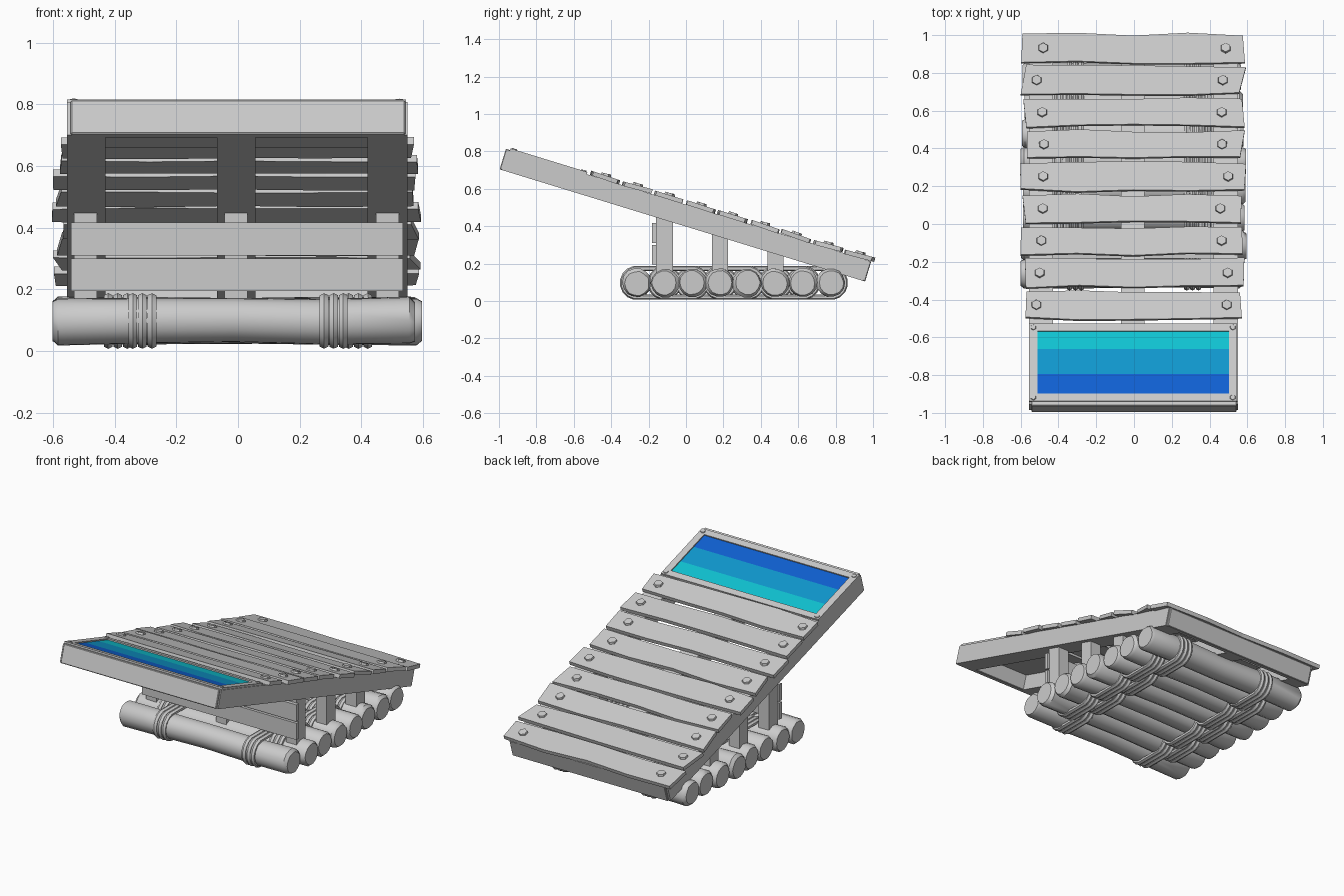
import bpy, bmesh, math, random
from mathutils import Matrix, Vector

random.seed(4)
if "Cube" in bpy.data.objects:
    bpy.data.objects.remove(bpy.data.objects["Cube"])


def material(name, rgb):
    m = bpy.data.materials.new(name)
    m.use_nodes = True
    m.diffuse_color = (*rgb, 1)
    m.node_tree.nodes["Principled BSDF"].inputs["Base Color"].default_value = (*rgb, 1)
    return m


GREY = material("pale grey", (0.6, 0.6, 0.6))
CYAN = material("cyan", (0.005, 0.56, 0.66))
AZURE = material("azure", (0.005, 0.32, 0.63))
BLUE = material("deep blue", (0.005, 0.12, 0.66))

# The deck is laid out flat, then tilted down towards the back
SLOPE = math.radians(17.06)
TILT = Matrix.Translation((0, 0, 0.515)) @ Matrix.Rotation(-SLOPE, 4, 'X')
FLAT = Matrix.Identity(4)


def finish(name, bm, mat, frame=FLAT, smooth=False):
    bmesh.ops.recalc_face_normals(bm, faces=bm.faces[:])
    me = bpy.data.meshes.new(name)
    bm.to_mesh(me)
    bm.free()
    ob = bpy.data.objects.new(name, me)
    bpy.context.collection.objects.link(ob)
    me.materials.append(mat)
    ob.matrix_world = frame
    if smooth:
        bpy.ops.object.select_all(action='DESELECT')
        ob.select_set(True)
        bpy.context.view_layer.objects.active = ob
        bpy.ops.object.shade_smooth_by_angle(angle=math.radians(40))
    return ob


def box(name, x, y, z, mat=GREY, frame=FLAT, bevel=0.0):
    bm = bmesh.new()
    bmesh.ops.create_cube(bm, size=1)
    for v in bm.verts:
        v.co = [r[0] if c < 0 else r[1] for r, c in zip((x, y, z), v.co)]
    if bevel:
        bmesh.ops.bevel(bm, geom=bm.edges[:], offset=bevel, segments=1, affect='EDGES')
    return finish(name, bm, mat, frame)


def bolt(name, x, s, n, radius, height):
    # hexagonal head with a chamfered top
    bm = bmesh.new()
    bmesh.ops.create_cone(bm, cap_ends=True, segments=6, radius1=radius,
                          radius2=radius * 0.85, depth=height)
    tilt = Matrix.Rotation(random.uniform(-0.1, 0.1), 4, 'X')
    finish(name, bm, GREY, TILT @ Matrix.Translation((x, s, n)) @ tilt)


def plank(name, s, width):
    # warped board: uneven ends, wavy long edges, slight roll
    bm = bmesh.new()
    bmesh.ops.create_cube(bm, size=1)
    long_edges = [e for e in bm.edges
                  if abs(e.verts[0].co.x - e.verts[1].co.x) > 0.5]
    bmesh.ops.subdivide_edges(bm, edges=long_edges, cuts=3, use_grid_fill=True)
    ends = {(i, j): random.uniform(0.56, 0.6) for i in (-1, 1) for j in (-1, 1)}
    wave = {(k, j): random.uniform(-0.01, 0.008) for k in range(-2, 3) for j in (-1, 1)}
    roll = random.uniform(-0.05, 0.05)
    for v in bm.verts:
        k, j = round(v.co.x * 4), (1 if v.co.y > 0 else -1)
        end = ends[(1 if k > 0 else -1, j)]
        y = j * (width / 2 + wave[(k, j)])
        v.co = (k / 2 * end - 0.005, s + y, 0.011 + v.co.z * 0.024 + y * roll)
    finish(name, bm, GREY, TILT)


# Deck frame: three long rails and two end boards
S0, S1, DEEP = -1.008, 1.036, -0.112
for name, x in (("right_rail", (-0.555, -0.43)), ("centre_rail", (-0.068, 0.056)),
                ("left_rail", (0.42, 0.55))):
    box(name, x, (S0 + 0.012, S1 - 0.012), (DEEP, 0), frame=TILT)
box("front_end_board", (-0.543, 0.543), (S0, S0 + 0.045), (DEEP, 0.003), frame=TILT, bevel=0.004)
box("back_end_board", (-0.543, 0.543), (S1 - 0.045, S1), (DEEP, 0), frame=TILT, bevel=0.004)

# Deck planks with a bolt near each end
for i in range(9):
    s = (-0.435 + i * 0.17) / math.cos(SLOPE)
    plank(f"deck_plank_{i + 1}", s, 0.153)
    for side in (-1, 1):
        bolt("plank_bolt", side * random.uniform(0.465, 0.51) - 0.01, s, 0.026, 0.03, 0.016)

# Colour panel: backing tray, raised rim, three stripes, corner screws
P0, P1, RIM = -0.985, -0.555, 0.042
box("panel_tray", (-0.55, 0.54), (P0, P1), (-0.02, 0.001), frame=TILT)
for name, x, y in (("rim_front", (-0.555, 0.545), (P0, P0 + RIM)),
                   ("rim_back", (-0.555, 0.545), (P1 - RIM, P1)),
                   ("rim_right", (-0.555, -0.512), (P0 + RIM, P1 - RIM)),
                   ("rim_left", (0.502, 0.545), (P0 + RIM, P1 - RIM))):
    box(name, x, y, (0, 0.012), frame=TILT)
stops = (P0 + RIM, -0.833, -0.694, P1 - RIM)
for k, (name, mat) in enumerate((("stripe_blue", BLUE), ("stripe_azure", AZURE),
                                 ("stripe_cyan", CYAN))):
    box(name, (-0.512, 0.502), stops[k:k + 2], (0.001, 0.005), mat, TILT)
for x in (-0.533, 0.523):
    for s in (P0 + RIM / 2, P1 - RIM / 2):
        bolt("rim_screw", x, s, 0.014, 0.016, 0.006)

# Posts reach from the raft to the rails
for y0, y1 in ((-0.16, -0.07), (0.14, 0.225), (0.435, 0.52)):
    for x in (-0.495, -0.006, 0.485):
        bm = bmesh.new()
        bmesh.ops.create_cube(bm, size=1)
        for v in bm.verts:
            y = y0 if v.co.y < 0 else y1
            top = 0.515 - y * math.tan(SLOPE) - 0.108
            v.co = (x + v.co.x * 0.074, y, 0.1 if v.co.z < 0 else top)
        finish("post", bm, GREY)
for name, z in (("upper_cross_board", (0.31, 0.416)), ("lower_cross_board", (0.195, 0.3))):
    box(name, (-0.542, 0.535), (-0.182, -0.158), z)

# Raft logs: slightly bent, with chamfered and domed ends
LOG_Y = [-0.262 + i * 0.148 for i in range(8)]
LOG_Z, LOG_R = 0.097, 0.077


def log(name, y):
    bm = bmesh.new()
    x0, x1 = -random.uniform(0.58, 0.603), random.uniform(0.565, 0.603)
    rings, sides = [], 14
    stations = [(0, 0.84), (0.015, 1), (0.25, 0.97), (0.5, 0.94), (0.75, 0.97), (0.985, 1), (1, 0.84)]
    lumps = [random.uniform(0.97, 1.03) for _ in range(sides)]
    for t, f in stations:
        dy, dz = random.uniform(-0.004, 0.004), random.uniform(-0.004, 0.004)
        ring = []
        for a in range(sides):
            ang = math.tau * a / sides
            r = LOG_R * f * lumps[a]
            ring.append(bm.verts.new((x0 + (x1 - x0) * t, y + dy + r * math.cos(ang),
                                      LOG_Z + dz + r * math.sin(ang))))
        rings.append(ring)
    for p, q in zip(rings, rings[1:]):
        for a in range(sides):
            b = (a + 1) % sides
            bm.faces.new((p[a], p[b], q[b], q[a]))
    bm.faces.new(rings[0])
    bm.faces.new(rings[-1])
    finish(name, bm, GREY, smooth=True)


for i, y in enumerate(LOG_Y):
    log(f"log_{i + 1}", y)


def rope_loop(name, x, ya, yb, radius=0.078, thick=0.014):
    # oval strand around two neighbouring logs
    bm = bmesh.new()
    steps, tube, rings = 16, 6, []
    for k in range(steps):
        ang = math.tau * (k + 0.5) / steps
        out = Vector((0, math.cos(ang), math.sin(ang)))
        mid = Vector((x, yb if out.y > 0 else ya, LOG_Z)) + out * radius
        rings.append([bm.verts.new(mid + out * thick * math.cos(math.tau * j / tube)
                                   + Vector((thick * 1.15 * math.sin(math.tau * j / tube), 0, 0)))
                      for j in range(tube)])
    for k in range(steps):
        p, q = rings[k], rings[(k + 1) % steps]
        for j in range(tube):
            h = (j + 1) % tube
            bm.faces.new((p[j], p[h], q[h], q[j]))
    finish(name, bm, GREY, smooth=True)


# Rope lashings: three strands per pair of logs, staggered along the raft
for side in (-1, 1):
    for i in range(7):
        centre = side * (0.31 if i % 2 == 0 else 0.39)
        for strand in (-1, 0, 1):
            rope_loop("rope_strand", centre + strand * 0.031, LOG_Y[i], LOG_Y[i + 1])
